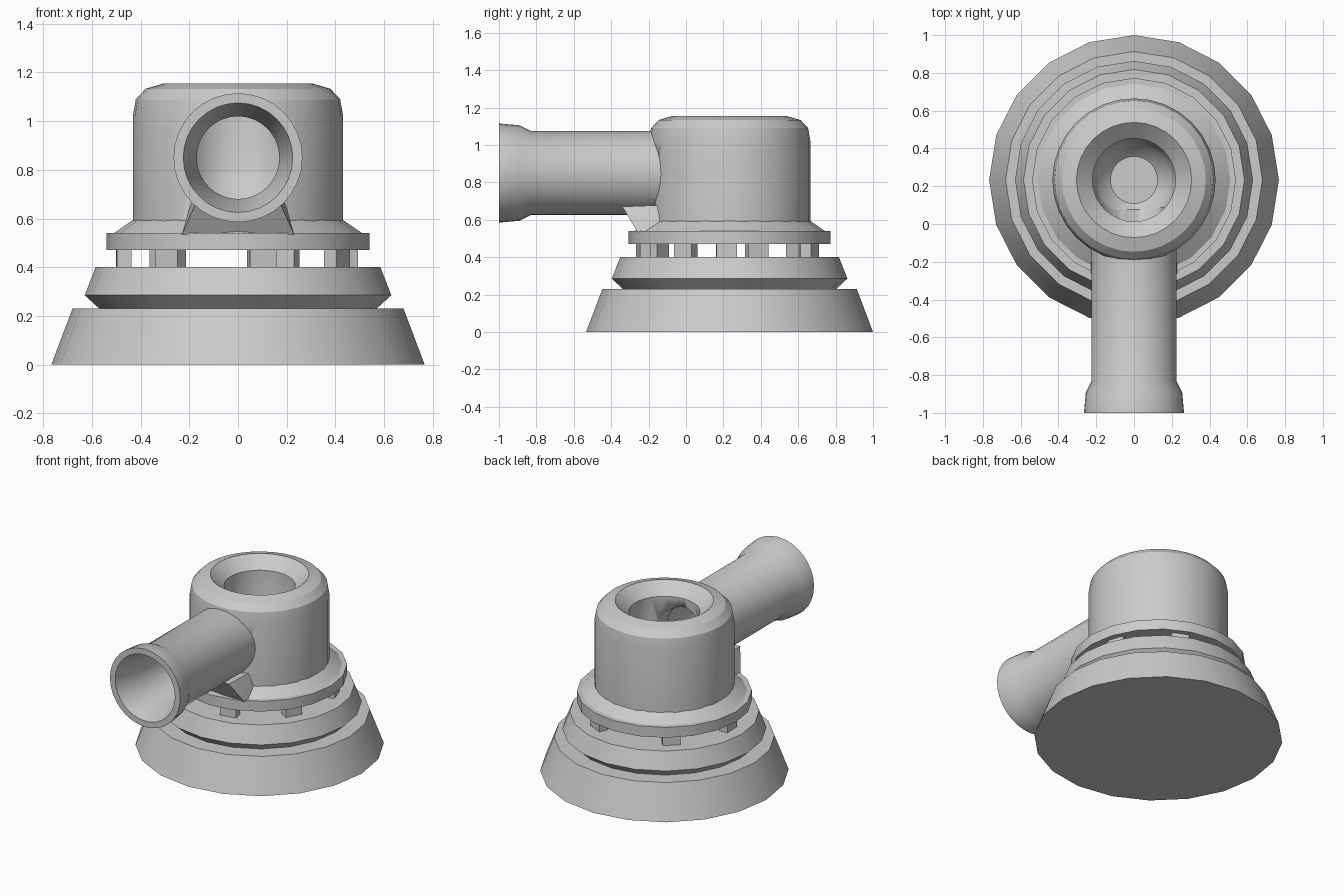
import bpy, bmesh, math
from mathutils import Matrix, Vector

if "Cube" in bpy.data.objects:
    bpy.data.objects.remove(bpy.data.objects["Cube"])

CY = 0.233        # y of the main axis
PZ = 0.85         # height of the side pipe


def finish(name, bm, angle=30):
    bmesh.ops.recalc_face_normals(bm, faces=bm.faces)
    me = bpy.data.meshes.new(name)
    bm.to_mesh(me)
    bm.free()
    ob = bpy.data.objects.new(name, me)
    bpy.context.collection.objects.link(ob)
    bpy.ops.object.select_all(action='DESELECT')
    ob.select_set(True)
    bpy.context.view_layer.objects.active = ob
    bpy.ops.object.shade_smooth_by_angle(angle=math.radians(angle))
    return ob


def revolve(name, profile, sides, matrix, loop=False):
    """Turn (radius, height) points round z; cap the ends or close the loop."""
    bm = bmesh.new()
    rings = []
    for r, z in profile:
        rings.append([bm.verts.new((r * math.cos(2 * math.pi * i / sides),
                                    r * math.sin(2 * math.pi * i / sides), z))
                      for i in range(sides)])
    pairs = list(zip(rings, rings[1:]))
    if loop:
        pairs.append((rings[-1], rings[0]))
    for a, b in pairs:
        for i in range(sides):
            j = (i + 1) % sides
            bm.faces.new((a[i], a[j], b[j], b[i]))
    if not loop:
        bm.faces.new(rings[0])
        bm.faces.new(rings[-1])
    bmesh.ops.transform(bm, matrix=matrix, verts=bm.verts)
    return finish(name, bm)


UP = Matrix.Translation((0, CY, 0))
# local z becomes world y for the pipe
ALONG_Y = Matrix.Translation((0, 0, PZ)) @ Matrix.Rotation(-math.pi / 2, 4, 'X')

# Stepped base
revolve("base", [(0.767, 0), (0.68, 0.23), (0.57, 0.23), (0.63, 0.285),
                 (0.585, 0.40)], 20, UP)

# Collar above the vents
revolve("collar", [(0.54, 0.47), (0.54, 0.54), (0.51, 0.54), (0.43, 0.595)], 20, UP)

# Rounded body with a funnel-shaped well in the top
body = revolve("body", [(0.432, 0.56), (0.432, 1.02), (0.42, 1.09), (0.38, 1.133),
                        (0.305, 1.155), (0.22, 1.08), (0.22, 0.80), (0.19, 0.71),
                        (0.125, 0.65)], 32, UP)

# Bore through the body wall into the well
cutter = revolve("bore_cutter", [(0.172, -0.5), (0.172, CY)], 32, ALONG_Y)
cutter.hide_render = True
mod = body.modifiers.new("bore", 'BOOLEAN')
mod.operation = 'DIFFERENCE'
mod.solver = 'EXACT'
mod.object = cutter
bpy.context.view_layer.objects.active = body
bpy.ops.object.modifier_apply(modifier="bore")
bpy.data.objects.remove(cutter)

# Side pipe with flared mouth
revolve("side_pipe", [(0.225, -0.05), (0.225, -0.83), (0.255, -0.89), (0.265, -1.0),
                      (0.225, -1.0), (0.17, -0.8), (0.17, -0.05)], 32, ALONG_Y, loop=True)

# Vent posts
bm = bmesh.new()
for deg in (12, 60, 108, 156, -140, -88, -36):
    m = (UP @ Matrix.Rotation(math.radians(deg), 4, 'Z')
         @ Matrix.Translation((0, -0.47, 0.435)) @ Matrix.Diagonal((0.11, 0.06, 0.09, 1)))
    bmesh.ops.create_cube(bm, size=1, matrix=m)
finish("vent_posts", bm)

# Support bracket under the pipe
bm = bmesh.new()
bracket = [(0.23, -0.26, 0.535), (0.17, -0.34, 0.69), (0.19, -0.10, 0.70), (0.23, -0.10, 0.535)]
for s in (1, -1):
    for x, y, z in bracket:
        bm.verts.new((s * x, y, z))
bmesh.ops.convex_hull(bm, input=bm.verts)
# keep the pipe bore clear
bmesh.ops.transform(bm, matrix=Matrix.Translation((0, 0, -0.02)),
                    verts=[v for v in bm.verts if v.co.z > 0.6])
finish("pipe_bracket", bm)
